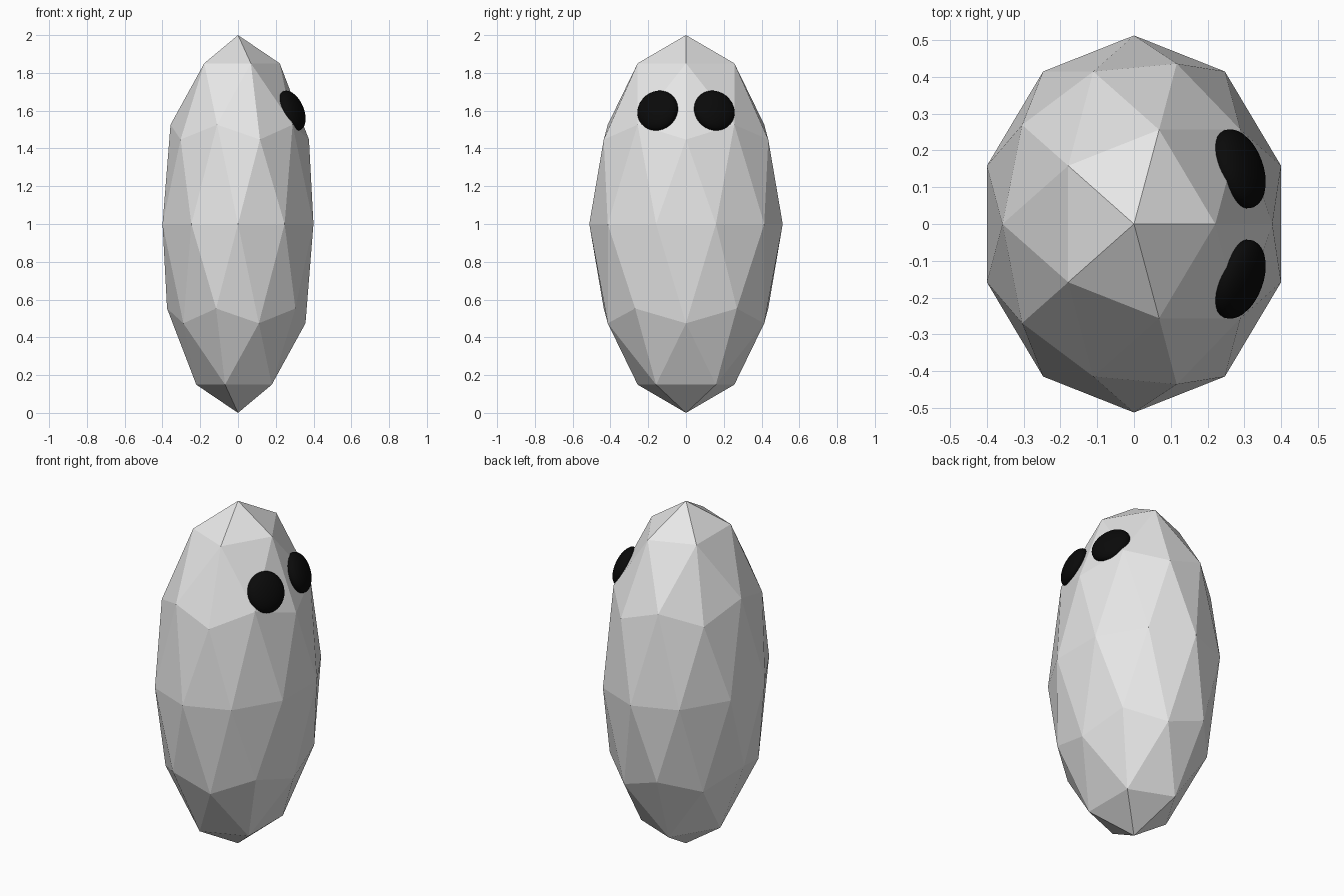
import bpy
import math

if "Cube" in bpy.data.objects:
    bpy.data.objects.remove(bpy.data.objects["Cube"])


def material(name, rgb):
    m = bpy.data.materials.new(name)
    m.diffuse_color = (*rgb, 1)
    m.use_nodes = True
    m.node_tree.nodes["Principled BSDF"].inputs["Base Color"].default_value = m.diffuse_color
    return m


grey = material("light grey", (0.8, 0.8, 0.8))
black = material("black", (0.003, 0.003, 0.003))

# Body: faceted icosphere stretched into an egg, flat shaded
bpy.ops.mesh.primitive_ico_sphere_add(subdivisions=2, radius=1, location=(0, 0, 1))
body = bpy.context.object
body.name = "body"
body.scale = (0.42, 0.512, 1)
body.data.materials.append(grey)

# Eyes: flattened smooth spheres half sunk in the +x side, tilted to the surface
for side, name in ((1, "left_eye"), (-1, "right_eye")):
    bpy.ops.mesh.primitive_uv_sphere_add(
        segments=32, ring_count=16, radius=1,
        location=(0.285, side * 0.15, 1.6),
        rotation=(0, math.radians(-22), side * math.radians(20)))
    eye = bpy.context.object
    eye.name = name
    eye.scale = (0.055, 0.112, 0.112)
    eye.data.materials.append(black)
    bpy.ops.object.shade_smooth()
